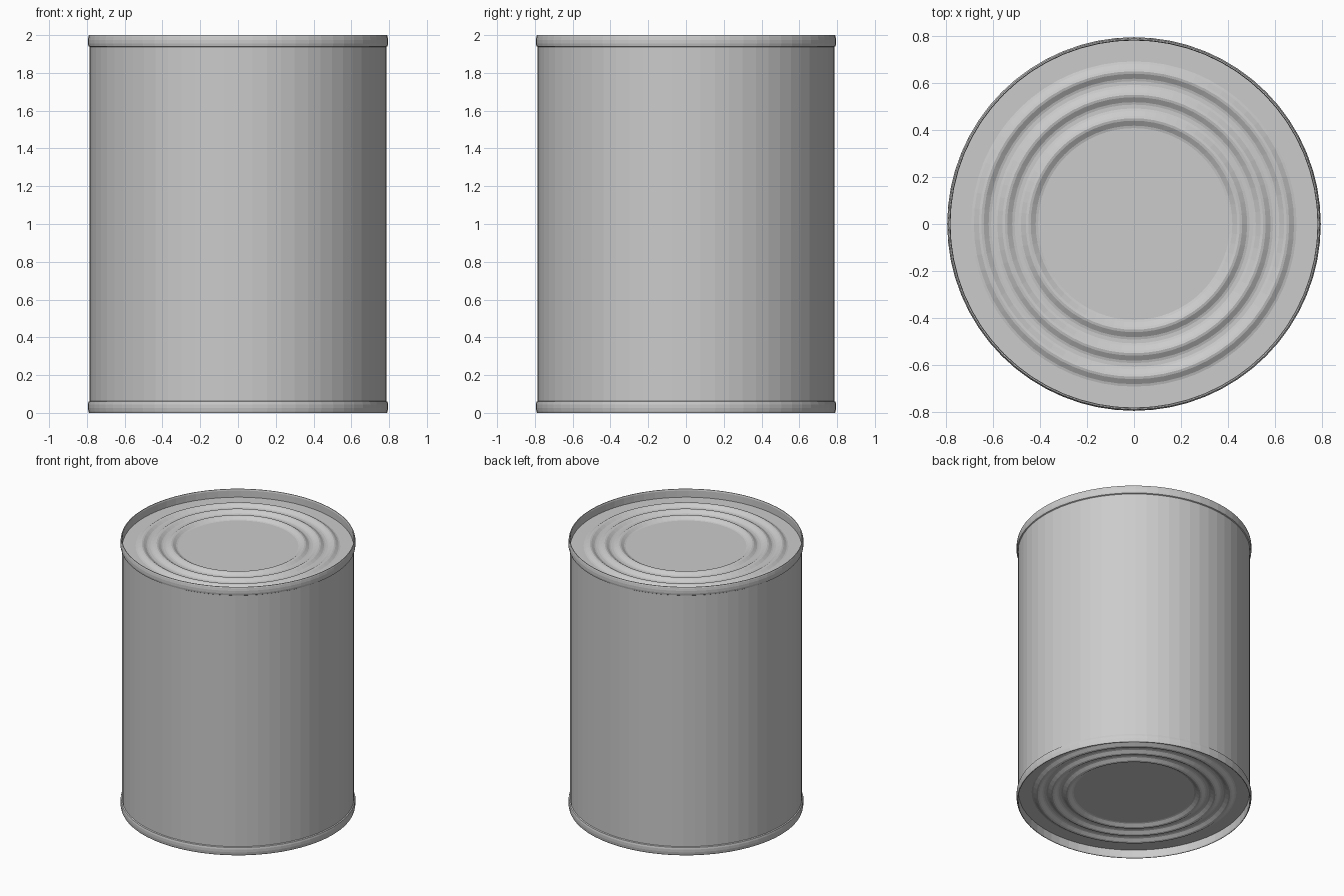
import bpy, bmesh, math

if "Cube" in bpy.data.objects:
    bpy.data.objects.remove(bpy.data.objects["Cube"])

SIDES = 64
HEIGHT = 2.0
LID_Z = 1.94


def lathe(name, profile, flip=False):
    """Spin (radius, z) points about z; flip mirrors the part to the bottom end."""
    bm = bmesh.new()
    rings = []
    for r, z in profile:
        z = HEIGHT - z if flip else z
        if r == 0:
            rings.append([bm.verts.new((0, 0, z))] * SIDES)
        else:
            rings.append([bm.verts.new((r * math.cos(a), r * math.sin(a), z))
                          for a in (math.tau * i / SIDES for i in range(SIDES))])
    for lo, hi in zip(rings, rings[1:]):
        for i in range(SIDES):
            j = (i + 1) % SIDES
            quad = list(dict.fromkeys((lo[i], lo[j], hi[j], hi[i])))
            bm.faces.new(quad[::-1] if flip else quad)
    mesh = bpy.data.meshes.new(name)
    bm.to_mesh(mesh)
    bm.free()
    obj = bpy.data.objects.new(name, mesh)
    bpy.context.collection.objects.link(obj)
    return obj


# Straight can wall
lathe("can_wall", [(0.785, HEIGHT - LID_Z), (0.785, LID_Z)])

# Rolled rim standing above the recessed lid
rim = [(0.785, 1.937), (0.792, 1.941), (0.795, 1.955), (0.795, 1.975),
       (0.792, 1.993), (0.789, 2.0), (0.784, 2.0), (0.781, 1.99), (0.781, LID_Z)]

# Lid with three raised concentric beads
lid = [(0.781, LID_Z)]
for crest in (0.65, 0.55, 0.45):
    for k in range(-4, 5):
        t = k / 4
        lid.append((crest - 0.042 * t,
                    LID_Z + 0.01 * (1 + math.cos(math.pi * t))))
lid.append((0, LID_Z))

for end, flip in (("top", False), ("bottom", True)):
    lathe(end + "_rim", rim, flip)
    lathe(end + "_lid", lid, flip)
